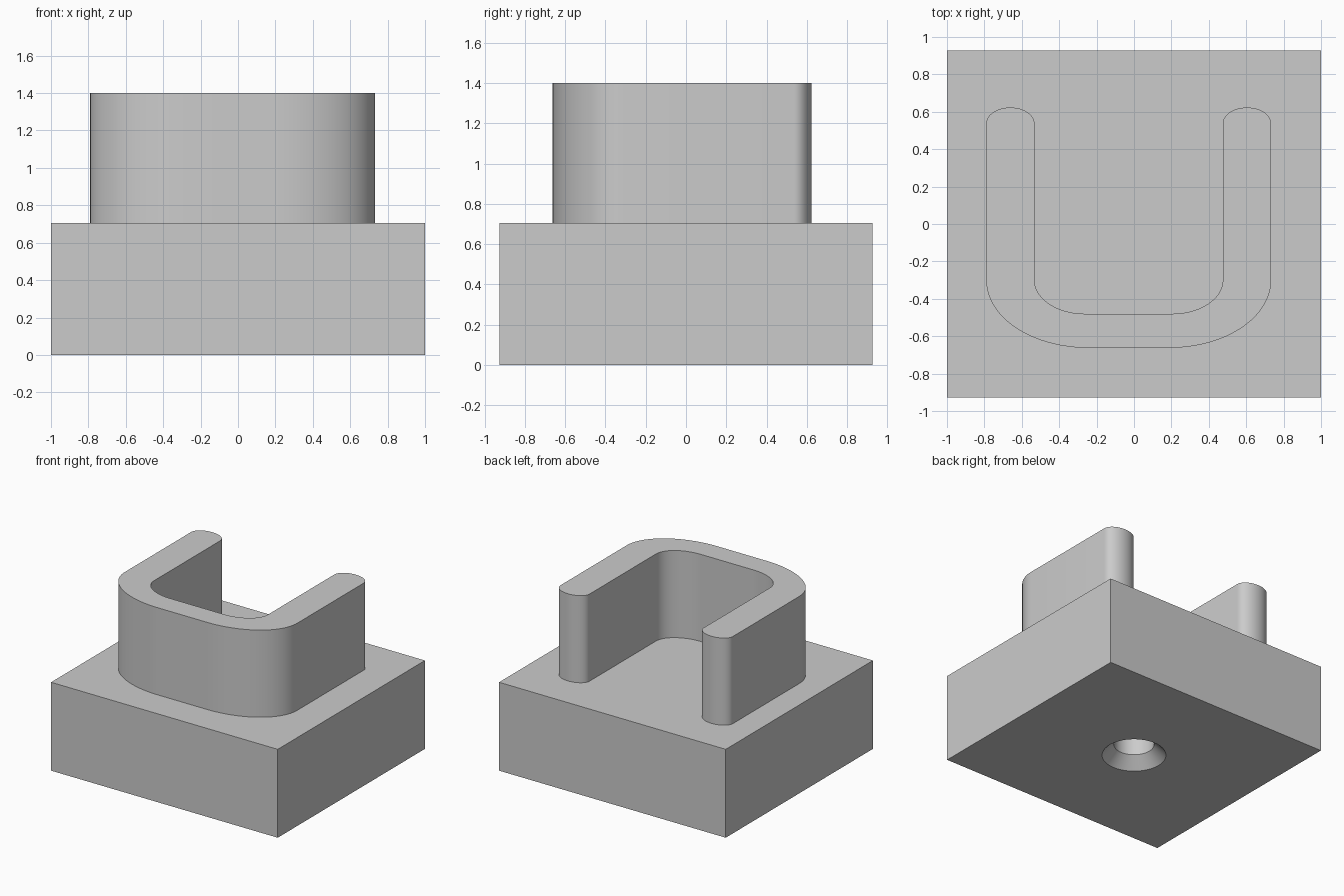
import bpy
import bmesh
from math import cos, sin, pi, radians

cube = bpy.data.objects.get("Cube")
if cube:
    bpy.data.objects.remove(cube, do_unlink=True)

BASE_TOP, TOP = 0.705, 1.4
STRETCH = 1.5            # every plan radius is wider in x than in y
LEFT, RIGHT = -0.79, 0.733
ARM = 0.258              # arm width
BEND_Y, TIP_Y = -0.3, 0.537

grey = bpy.data.materials.new("light_grey")
grey.use_nodes = True
grey.diffuse_color = (0.6, 0.6, 0.6, 1)
grey.node_tree.nodes["Principled BSDF"].inputs["Base Color"].default_value = grey.diffuse_color


def make_object(name, bm):
    bmesh.ops.recalc_face_normals(bm, faces=bm.faces)
    mesh = bpy.data.meshes.new(name)
    bm.to_mesh(mesh)
    bm.free()
    mesh.materials.append(grey)
    obj = bpy.data.objects.new(name, mesh)
    bpy.context.collection.objects.link(obj)
    return obj


def select(obj):
    bpy.ops.object.select_all(action='DESELECT')
    obj.select_set(True)
    bpy.context.view_layer.objects.active = obj


def arc(cx, cy, radius, start, end, steps=24):
    """Stretched arc in plan, angles in degrees."""
    angles = [radians(start + (end - start) * i / steps) for i in range(steps + 1)]
    return [(cx + STRETCH * radius * cos(a), cy + radius * sin(a)) for a in angles]


# Base block
bm = bmesh.new()
bmesh.ops.create_cube(bm, size=1)
bmesh.ops.scale(bm, vec=(2, 1.855, BASE_TOP), verts=bm.verts)
bmesh.ops.translate(bm, vec=(0, 0, BASE_TOP / 2), verts=bm.verts)
base = make_object("base_block", bm)

# Countersunk blind hole in the underside, turned from a profile
bm = bmesh.new()
profile = [(0, -0.1), (0.233, -0.1), (0.233, 0), (0.146, 0.088), (0.146, 0.5), (0, 0.5)]
verts = [bm.verts.new((r, 0, z)) for r, z in profile]
edges = [bm.edges.new(pair) for pair in zip(verts, verts[1:])]
bmesh.ops.spin(bm, geom=verts + edges, cent=(0, 0, 0), axis=(0, 0, 1),
               angle=2 * pi, steps=64)
bmesh.ops.remove_doubles(bm, verts=bm.verts, dist=0.0001)
cutter = make_object("hole_cutter", bm)
cutter.hide_render = True

select(base)
cut = base.modifiers.new("screw_hole", 'BOOLEAN')
cut.operation = 'DIFFERENCE'
cut.solver = 'EXACT'
cut.object = cutter
bpy.ops.object.modifier_apply(modifier=cut.name)
bpy.data.objects.remove(cutter, do_unlink=True)
bpy.ops.object.shade_smooth_by_angle(angle=radians(30))

# U-shaped wall: outer bends, right tip, inner bends, left tip
outer, inner, tip = 0.362, 0.18, ARM / 2 / STRETCH
outline = (
    arc(LEFT + STRETCH * outer, BEND_Y, outer, 180, 270)
    + arc(RIGHT - STRETCH * outer, BEND_Y, outer, 270, 360)
    + arc(RIGHT - ARM / 2, TIP_Y, tip, 0, 180)
    + arc(RIGHT - ARM - STRETCH * inner, BEND_Y, inner, 360, 270)
    + arc(LEFT + ARM + STRETCH * inner, BEND_Y, inner, 270, 180)
    + arc(LEFT + ARM / 2, TIP_Y, tip, 0, 180)
)
bm = bmesh.new()
floor = bm.faces.new([bm.verts.new((x, y, BASE_TOP)) for x, y in outline])
raised = bmesh.ops.extrude_face_region(bm, geom=[floor])["geom"]
bmesh.ops.translate(bm, vec=(0, 0, TOP - BASE_TOP),
                    verts=[v for v in raised if isinstance(v, bmesh.types.BMVert)])
wall = make_object("u_shaped_wall", bm)
select(wall)
bpy.ops.object.shade_smooth_by_angle(angle=radians(30))
